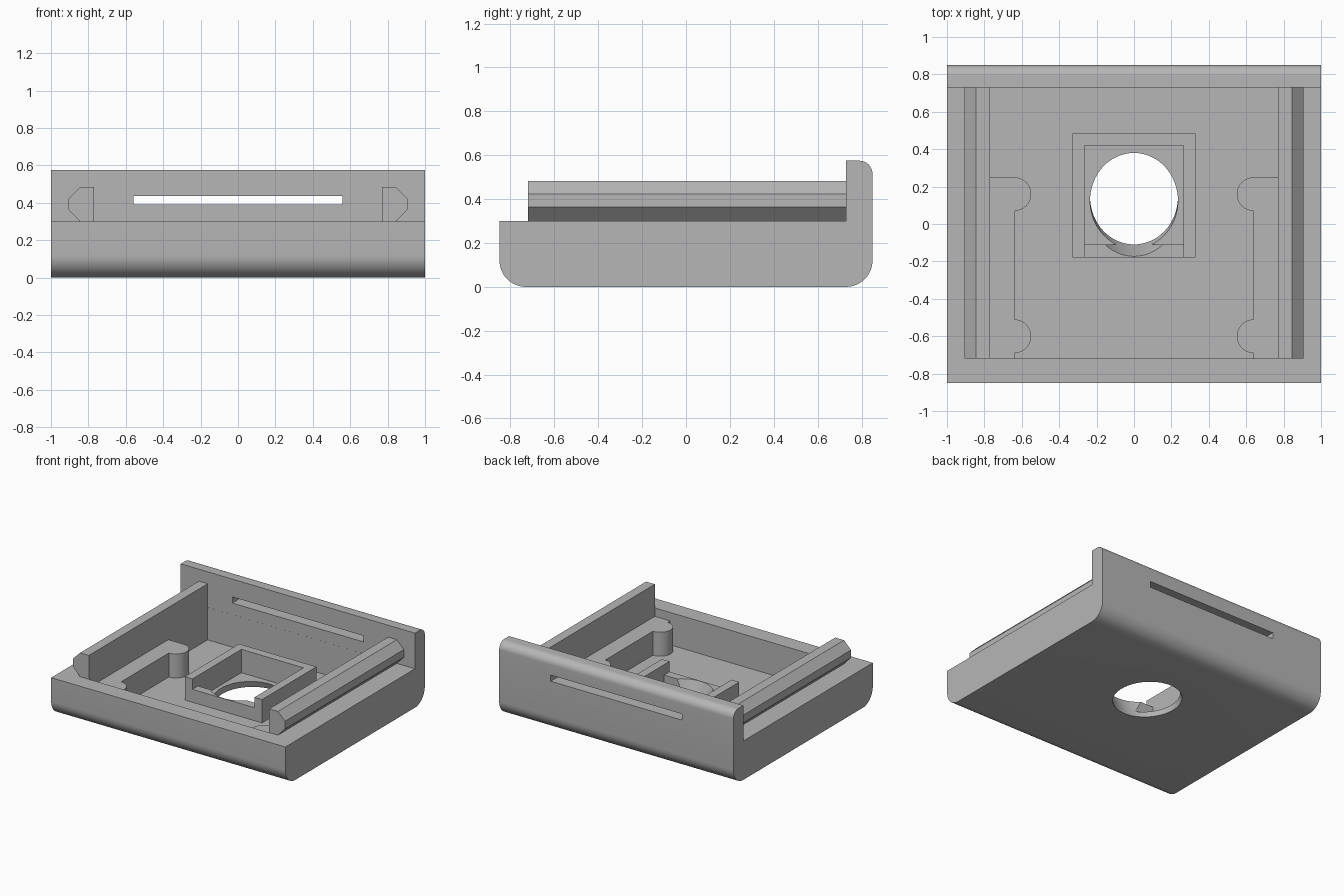
import bpy, bmesh, math
from mathutils import Matrix, Vector

if "Cube" in bpy.data.objects:
    bpy.data.objects.remove(bpy.data.objects["Cube"], do_unlink=True)

grey = bpy.data.materials.new("plain grey")
grey.use_nodes = True
COLOUR = (0.47, 0.47, 0.47, 1)
grey.diffuse_color = COLOUR
grey.node_tree.nodes["Principled BSDF"].inputs["Base Color"].default_value = COLOUR


def arc(cx, cy, r, start, end, steps=12):
    """Points on an arc, angles in degrees."""
    angles = [math.radians(start + (end - start) * i / steps) for i in range(steps + 1)]
    return [(cx + r * math.cos(a), cy + r * math.sin(a)) for a in angles]


def prism(name, outline, place, sweep):
    """Extrude a closed 2D outline; place maps 2D points into space."""
    bm = bmesh.new()
    face = bm.faces.new([bm.verts.new(place(*p)) for p in outline])
    top = bmesh.ops.extrude_face_region(bm, geom=[face])
    moved = [v for v in top["geom"] if isinstance(v, bmesh.types.BMVert)]
    bmesh.ops.translate(bm, verts=moved, vec=Vector(sweep))
    bmesh.ops.recalc_face_normals(bm, faces=bm.faces)
    return finish(name, bm)


def finish(name, bm):
    mesh = bpy.data.meshes.new(name)
    bm.to_mesh(mesh)
    bm.free()
    mesh.materials.append(grey)
    obj = bpy.data.objects.new(name, mesh)
    bpy.context.collection.objects.link(obj)
    return obj


def box(name, x0, x1, y0, y1, z0, z1):
    return prism(name, [(x0, y0), (x1, y0), (x1, y1), (x0, y1)],
                 lambda x, y: (x, y, z0), (0, 0, z1 - z0))


def activate(obj):
    bpy.ops.object.select_all(action='DESELECT')
    obj.select_set(True)
    bpy.context.view_layer.objects.active = obj


def cut(obj, cutter):
    mod = obj.modifiers.new("cut", 'BOOLEAN')
    mod.operation = 'DIFFERENCE'
    mod.solver = 'EXACT'
    mod.object = cutter
    activate(obj)
    bpy.ops.object.modifier_apply(modifier=mod.name)


FLOOR, LEDGE, RIM, TOP = 0.05, 0.235, 0.30, 0.575

# Tray body with rounded bottom edges and raised back wall
side = (arc(-0.73, 0.12, 0.12, 180, 270) + arc(0.73, 0.12, 0.12, 270, 360)
        + arc(0.79, TOP - 0.06, 0.06, 0, 90) + [(0.73, TOP), (0.73, RIM), (-0.85, RIM)])
body = prism("tray_body", side, lambda y, z: (-1, y, z), (2, 0, 0))

# Cutters: pocket, wall slot and slanted round hole
pocket = box("pocket_cutter", -0.77, 0.77, -0.72, 0.7295, FLOOR, 0.4)
slot = box("slot_cutter", -0.56, 0.56, 0.6, 1, 0.39, 0.437)
bm = bmesh.new()
bmesh.ops.create_cone(bm, cap_ends=True, segments=64, radius1=0.235, radius2=0.235, depth=1,
                      matrix=Matrix.Translation((0, 0.146, 0))
                      @ Matrix.Rotation(math.radians(23), 4, 'X'))
hole = finish("hole_cutter", bm)
for cutter in (pocket, slot, hole):
    cutter.hide_render = True
    cut(body, cutter)

# Square frame around the hole: three tall sides and a low front
tall = [(-0.33, -0.178), (-0.265, -0.178), (-0.265, 0.42), (0.265, 0.42),
        (0.265, -0.178), (0.33, -0.178), (0.33, 0.485), (-0.33, 0.485)]
frame = prism("hole_frame", tall, lambda x, y: (x, y, FLOOR), (0, 0, 0.18))
front = box("frame_low_front", -0.265, 0.265, -0.178, -0.11, FLOOR, 0.15)
cut(front, hole)

# Side rails with chamfered outer edges, and ledges with round posts
rail = [(0.77, RIM), (0.77, 0.483), (0.845, 0.483), (0.905, 0.423), (0.905, 0.363), (0.845, RIM)]
ledge = ([(0.77, -0.72), (0.77, 0.25)] + arc(0.64, 0.16, 0.09, 90, 270, 20)
         + arc(0.64, -0.6, 0.09, 90, 270, 20) + [(0.64, -0.72)])
parts = [body, frame, front]
for name, s in (("left", 1), ("right", -1)):
    parts.append(prism(name + "_rail", rail, lambda x, z: (s * x, -0.72, z), (0, 1.45, 0)))
    parts.append(prism(name + "_ledge", ledge, lambda x, y: (s * x, y, FLOOR),
                       (0, 0, LEDGE - FLOOR)))

for cutter in (pocket, slot, hole):
    bpy.data.objects.remove(cutter, do_unlink=True)
for part in parts:
    activate(part)
    bpy.ops.object.shade_smooth_by_angle(angle=math.radians(30))
